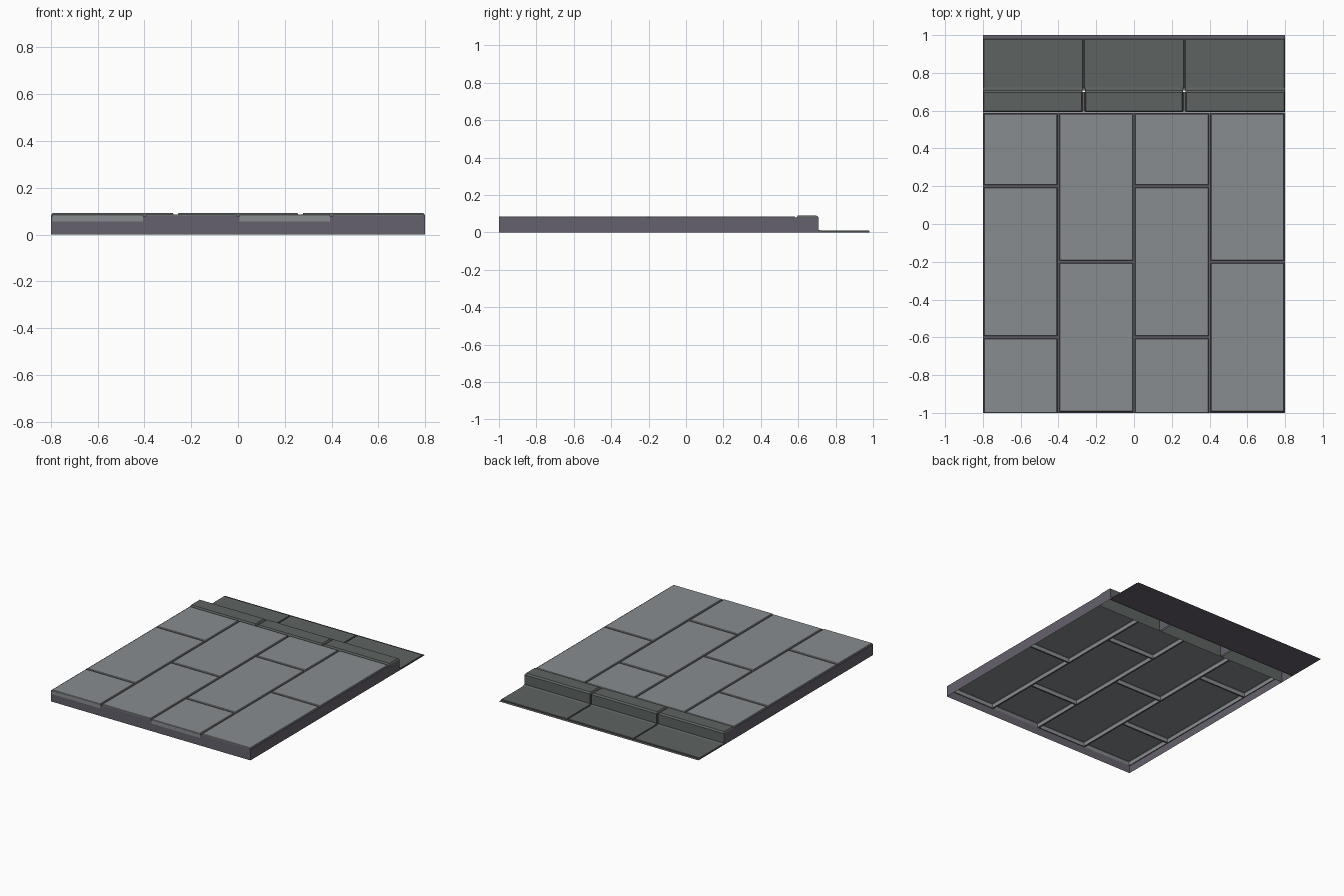
import bpy, bmesh

if "Cube" in bpy.data.objects:
    bpy.data.objects.remove(bpy.data.objects["Cube"])

def mat(name, rgb):
    m = bpy.data.materials.new(name)
    m.diffuse_color = (*rgb, 1)
    m.use_nodes = True
    m.node_tree.nodes["Principled BSDF"].inputs["Base Color"].default_value = m.diffuse_color
    return m

PAVE = mat("paving_grey", (0.25, 0.265, 0.28))
KERB = mat("kerb_grey", (0.11, 0.125, 0.12))
BASE = mat("mortar", (0.13, 0.12, 0.15))

def finish(bm, name, m):
    me = bpy.data.meshes.new(name)
    bm.to_mesh(me)
    bm.free()
    me.materials.append(m)
    bpy.context.collection.objects.link(bpy.data.objects.new(name, me))

def shell(bm, x0, x1, y0, y1, z0, z1, b=0.004, back=None, drop=None):
    """Open-bottomed block with chamfered top edges."""
    back = b if back is None else back
    drop = b if drop is None else drop
    loops = []
    for z, i, k in ((z0, 0, 0), (z1 - drop, 0, 0), (z1, b, back)):
        xy = ((x0 + i, y0 + i), (x1 - i, y0 + i), (x1 - i, y1 - k), (x0 + i, y1 - k))
        loops.append([bm.verts.new((x, y, z)) for x, y in xy])
    for lo, hi in zip(loops, loops[1:]):
        for j in range(4):
            n = (j + 1) % 4
            bm.faces.new((lo[j], lo[n], hi[n], hi[j]))
    bm.faces.new(loops[-1])

def quad(bm, *pts):
    bm.faces.new([bm.verts.new(p) for p in pts])

def flat(bm, x0, x1, y0, y1, z):
    quad(bm, (x0, y0, z), (x1, y0, z), (x1, y1, z), (x0, y1, z))

G = 0.006        # half joint width
FLOOR = 0.055    # bottom of the paving joints
TOP = 0.086

# staggered paving slabs and the joint floors between them
slabs, joints = bmesh.new(), bmesh.new()
for col in range(4):
    x0 = -0.8 + 0.4 * col
    rows = (-1, -0.6, 0.2, 0.59) if col % 2 == 0 else (-1, -0.2, 0.59)
    for i, (y0, y1) in enumerate(zip(rows, rows[1:])):
        cut = i == 0 and col % 2 == 0
        shell(slabs, x0 + G, x0 + 0.4 - G, y0 + (0 if cut else G), y1 - G, FLOOR, TOP, 0.003)
        if not cut:
            flat(joints, x0 + G, x0 + 0.4 - G, y0 if i == 0 else y0 - G, y0 + G, FLOOR)
    flat(joints, x0 + G, x0 + 0.4 - G, 0.59 - G, 0.59, FLOOR)
for i in range(5):
    x = -0.8 + 0.4 * i
    flat(joints, max(x - G, -0.8), min(x + G, 0.8), -1, 0.59, FLOOR)
finish(slabs, "paving_slabs", PAVE)
finish(joints, "paving_joints", BASE)

# outer walls and the bed under the gutter
bm = bmesh.new()
quad(bm, (-0.8, -1, 0), (0.8, -1, 0), (0.8, -1, 0.08), (-0.8, -1, 0.08))
quad(bm, (0.8, -1, 0), (0.8, 0.706, 0), (0.8, 0.706, 0.08), (0.8, -1, 0.08))
quad(bm, (-0.8, 0.706, 0), (-0.8, -1, 0), (-0.8, -1, 0.08), (-0.8, 0.706, 0.08))
flat(bm, -0.8, 0.8, 0.706, 1, 0)
finish(bm, "base", BASE)

# kerb stones with a small toe, and gutter slabs, three of each
kerb, gutter = bmesh.new(), bmesh.new()
W = 1.6 / 3
for i in range(3):
    x0, x1 = -0.8 + W * i, -0.8 + W * (i + 1)
    a, b = x0 + (G if i else 0), x1 - (G if i < 2 else 0)
    shell(kerb, a, b, 0.592, 0.708, 0, 0.091, 0.006, back=0.012, drop=0.009)
    shell(kerb, a, b, 0.7, 0.726, 0, 0.013, 0.001, back=0.01, drop=0.006)
    shell(gutter, x0 + 0.003, x1 - 0.003, 0.72, 0.98, 0, 0.009, 0.002)
finish(kerb, "kerb_stones", KERB)
finish(gutter, "gutter_slabs", KERB)

# mortar strips in the kerb joints
bm = bmesh.new()
for x in (-W / 2, W / 2):
    shell(bm, x - G, x + G, 0.595, 0.7, 0, 0.082, 0.001)
finish(bm, "kerb_joints", BASE)
